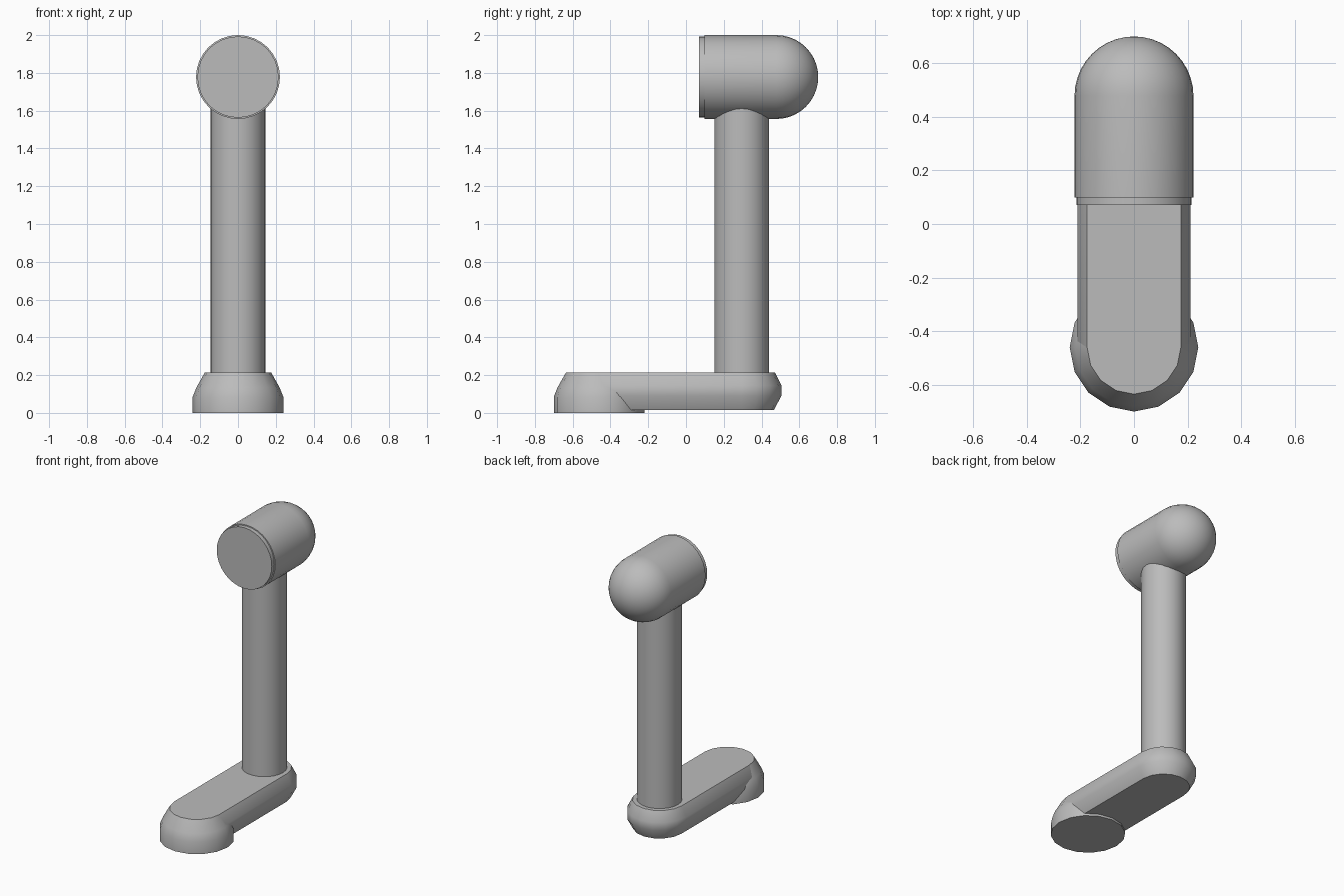
import bpy, bmesh, math
from mathutils import Matrix

cube = bpy.data.objects.get("Cube")
if cube:
    bpy.data.objects.remove(cube, do_unlink=True)

grey = bpy.data.materials.new("mid grey")
grey.use_nodes = True
colour = (0.5, 0.5, 0.5, 1)
grey.diffuse_color = colour
grey.node_tree.nodes["Principled BSDF"].inputs["Base Color"].default_value = colour


def stadium(radius, z, y_front, y_back, sides):
    """Outline of two half circles around y_front and y_back."""
    points = []
    half = sides // 2
    for centre, start in ((y_back, 0), (y_front, math.pi)):
        for i in range(half + 1):
            a = start + math.pi * i / half
            points.append((radius * math.cos(a), centre + radius * math.sin(a), z))
    return points


def circle(radius, z, sides):
    return [(radius * math.cos(2 * math.pi * i / sides),
             radius * math.sin(2 * math.pi * i / sides), z) for i in range(sides)]


def loft(name, outlines, matrix=Matrix(), angle=35):
    """Skin stacked outlines and cap both ends."""
    bm = bmesh.new()
    rings = [[bm.verts.new(p) for p in outline] for outline in outlines]
    for low, high in zip(rings, rings[1:]):
        for i in range(len(low)):
            j = (i + 1) % len(low)
            bm.faces.new((low[i], low[j], high[j], high[i]))
    bm.faces.new(rings[0][::-1])
    bm.faces.new(rings[-1])
    bm.transform(matrix)
    bmesh.ops.remove_doubles(bm, verts=bm.verts, dist=0.0005)
    bmesh.ops.recalc_face_normals(bm, faces=bm.faces)
    mesh = bpy.data.meshes.new(name)
    bm.to_mesh(mesh)
    bm.free()
    mesh.materials.append(grey)
    obj = bpy.data.objects.new(name, mesh)
    bpy.context.collection.objects.link(obj)
    bpy.ops.object.select_all(action='DESELECT')
    obj.select_set(True)
    bpy.context.view_layer.objects.active = obj
    bpy.ops.object.shade_smooth_by_angle(angle=math.radians(angle))
    return obj


FOOT_Y, POST_Y = -0.46, 0.295

# Long base arm with bevelled rim
arm_profile = [(0.17, 0.015), (0.21, 0.09), (0.21, 0.145), (0.175, 0.215)]
loft("base_arm", [stadium(r, z, FOOT_Y, POST_Y, 16) for r, z in arm_profile])

# Flared foot under the front of the arm
foot_profile = [(0.24, 0.0), (0.24, 0.085), (0.22, 0.135), (0.175, 0.2145)]
loft("front_foot", [circle(r, z, 16) for r, z in foot_profile],
     Matrix.Translation((0, FOOT_Y, 0)))

# Upright post
loft("post", [circle(0.145, z, 24) for z in (0.2, 1.7)],
     Matrix.Translation((0, POST_Y, 0)))

# Head: rimmed flat front, cylinder and domed back, turned to lie along y
R, DOME_Y = 0.222, 0.478
head_profile = [(0.215, 0.07), (0.215, 0.098), (R, 0.099)]
head_profile += [(R * math.cos(a), DOME_Y + R * math.sin(a))
                 for a in (math.pi / 2 * i / 10 for i in range(10))]
head_profile.append((0.0001, DOME_Y + R))
loft("head", [circle(r, y, 32) for r, y in head_profile],
     Matrix.Translation((0, 0, 2 - R)) @ Matrix.Rotation(-math.pi / 2, 4, 'X'))
